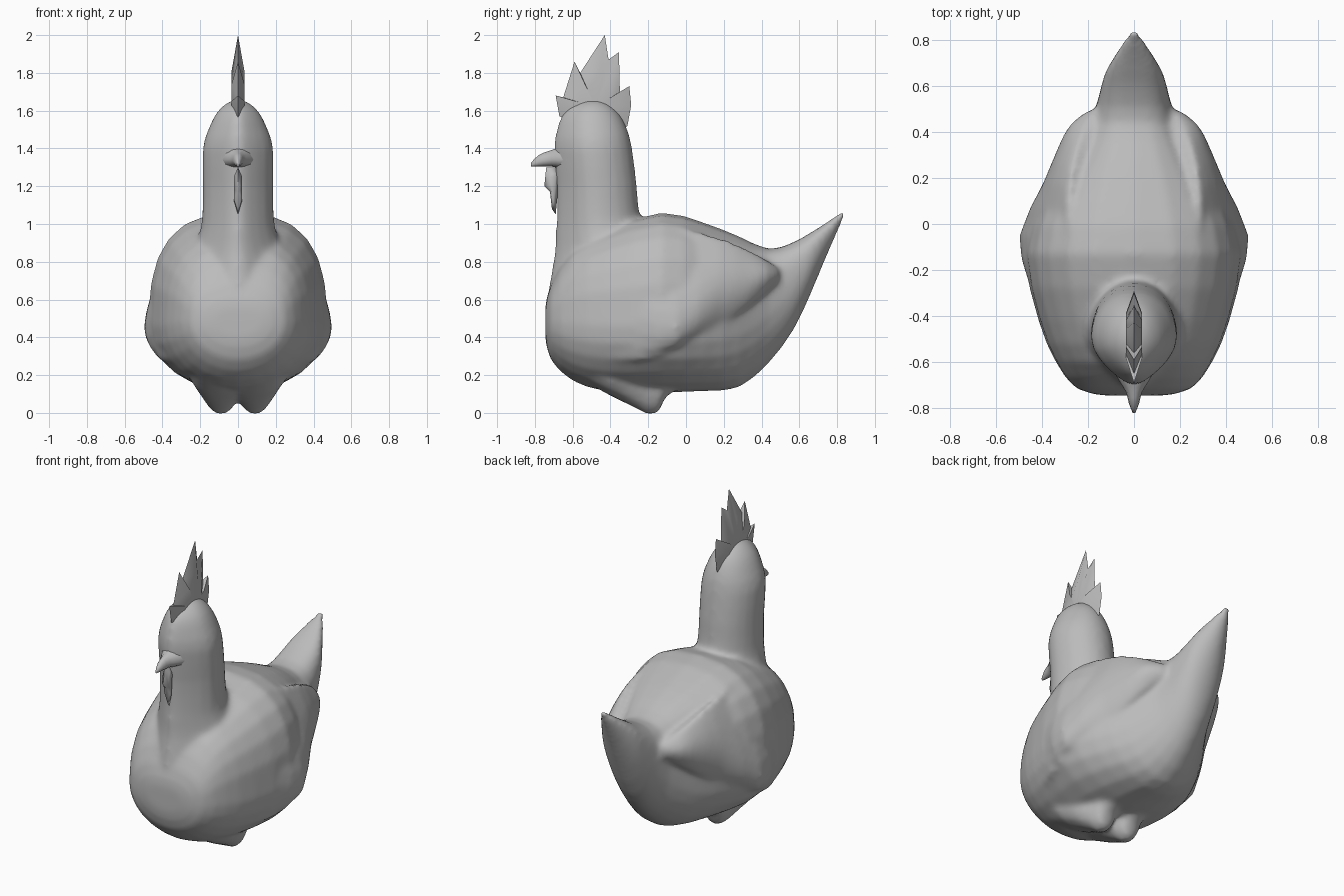
import bpy, bmesh, math
from mathutils import Vector

if "Cube" in bpy.data.objects:
    bpy.data.objects.remove(bpy.data.objects["Cube"], do_unlink=True)

GREY = (0.5, 0.5, 0.5, 1)
grey = bpy.data.materials.new("plain grey")
grey.use_nodes = True
grey.diffuse_color = GREY
grey.node_tree.nodes["Principled BSDF"].inputs["Base Color"].default_value = GREY


def finish(name, bm, angle=60):
    bmesh.ops.recalc_face_normals(bm, faces=bm.faces)
    mesh = bpy.data.meshes.new(name)
    bm.to_mesh(mesh)
    bm.free()
    mesh.materials.append(grey)
    ob = bpy.data.objects.new(name, mesh)
    bpy.context.collection.objects.link(ob)
    bpy.ops.object.select_all(action="DESELECT")
    ob.select_set(True)
    bpy.context.view_layer.objects.active = ob
    bpy.ops.object.shade_smooth_by_angle(angle=math.radians(angle))
    return ob


def skin(bm, rings):
    """Skin a list of equal-sized rings and cap both ends."""
    loops = [[bm.verts.new(p) for p in ring] for ring in rings]
    n = len(loops[0])
    for a, b in zip(loops, loops[1:]):
        for i in range(n):
            j = (i + 1) % n
            bm.faces.new((a[i], a[j], b[j], b[i]))
    bm.faces.new(loops[0])
    bm.faces.new(loops[-1])


def power(v, n):
    return math.copysign(abs(v) ** (2 / n), v)


def upright_ring(y, top, bottom, half, mid, n_top=2.7, n=24, x=0):
    """Cross-section across y, with separate upper and lower halves."""
    pts = []
    for i in range(n):
        a = math.tau * i / n
        c, s = math.cos(a), math.sin(a)
        e = n_top if s > 0 else 2
        z = mid + power(s, e) * ((top - mid) if s > 0 else (mid - bottom))
        pts.append(Vector((x + half * power(c, e), y, z)))
    return pts


def neck_ring(z, front, back, half, n=24):
    """Level cross-section, narrowed towards the front."""
    mid, r = (front + back) / 2, (back - front) / 2
    pts = []
    for i in range(n):
        c, s = math.cos(math.tau * i / n), math.sin(math.tau * i / n)
        taper = 1 - 0.45 * s * s if s < 0 else 1
        pts.append(Vector((half * c * taper, mid + r * s, z)))
    return pts


def smooth_rows(rows, steps=3):
    """Catmull-Rom interpolation between rows of measurements."""
    rows = [Vector(r) for r in rows]
    out = []
    for i in range(len(rows) - 1):
        a, b = rows[max(i - 1, 0)], rows[i]
        c, d = rows[i + 1], rows[min(i + 2, len(rows) - 1)]
        for k in range(steps):
            t = k / steps
            out.append(0.5 * (2 * b + (c - a) * t + (2 * a - 5 * b + 4 * c - d) * t * t
                              + (3 * b - a - 3 * c + d) * t ** 3))
    return out + [rows[-1]]


def blade(name, outline, centre, half, inner):
    """Flat fin with thin edges and a thicker middle."""
    bm = bmesh.new()
    c = Vector((0, *centre))
    edge = [bm.verts.new((0, y, z)) for y, z in outline]
    for side in (-1, 1):
        face = [bm.verts.new(c.lerp(v.co, inner) + Vector((side * half, 0, 0))) for v in edge]
        hub = bm.verts.new(c + Vector((side * half, 0, 0)))
        for i in range(len(edge)):
            j = (i + 1) % len(edge)
            bm.faces.new((edge[i], edge[j], face[j], face[i]))
            bm.faces.new((face[i], face[j], hub))
    return finish(name, bm, 80)


def wing_ring(row, side):
    y, tx, tz, mx, mz, bx, bz = row
    top, bulge, low = Vector((tx, y, tz)), Vector((mx, y, mz)), Vector((bx, y, bz))
    ctrl = 2 * bulge - (top + low) / 2
    outer = [top * (1 - t) ** 2 + ctrl * 2 * t * (1 - t) + low * t * t
             for t in (i / 8 for i in range(9))]
    inner = [low.lerp(top, t) - Vector((0.12, 0, 0)) for t in (0.15, 0.5, 0.85)]
    return [Vector((p.x * side, p.y, p.z)) for p in outer + inner]


hen = bmesh.new()

# Body and tail: y, top, bottom, half width, height of widest point
body = [(-0.745, 0.56, 0.4, 0.13, 0.48), (-0.715, 0.68, 0.28, 0.25, 0.48),
        (-0.6, 0.87, 0.17, 0.34, 0.47), (-0.42, 0.97, 0.115, 0.415, 0.46),
        (-0.13, 1.06, 0.11, 0.475, 0.46), (0.1, 1.005, 0.115, 0.4, 0.47),
        (0.28, 0.935, 0.135, 0.29, 0.5), (0.44, 0.868, 0.265, 0.19, 0.6),
        (0.57, 0.905, 0.44, 0.15, 0.72), (0.66, 0.955, 0.63, 0.125, 0.82),
        (0.74, 1.005, 0.82, 0.078, 0.94), (0.84, 1.075, 1.045, 0.015, 1.06)]
skin(hen, [upright_ring(*r) for r in smooth_rows(body, 2)])

# Neck and head: height, front, back, half width
neck = [(0.55, -0.74, 0.1, 0.36), (0.7, -0.72, -0.0, 0.315), (0.85, -0.695, -0.1, 0.25),
        (0.95, -0.69, -0.2, 0.205), (1.04, -0.685, -0.245, 0.19), (1.2, -0.685, -0.26, 0.187),
        (1.4, -0.7, -0.285, 0.187), (1.5, -0.685, -0.31, 0.158), (1.58, -0.655, -0.35, 0.12),
        (1.63, -0.6, -0.4, 0.075), (1.655, -0.54, -0.45, 0.03)]
skin(hen, [neck_ring(*r) for r in smooth_rows(neck, 2)])

# Folded wings: y, then (x, z) of the upper edge, bulge and lower edge
wing = [(-0.5, 0.27, 0.8, 0.37, 0.55, 0.33, 0.3), (-0.25, 0.29, 0.95, 0.45, 0.58, 0.41, 0.27),
        (-0.05, 0.29, 0.98, 0.49, 0.52, 0.425, 0.34), (0.18, 0.28, 0.93, 0.39, 0.68, 0.35, 0.47),
        (0.33, 0.25, 0.865, 0.33, 0.71, 0.29, 0.56), (0.43, 0.21, 0.81, 0.28, 0.73, 0.23, 0.64),
        (0.495, 0.18, 0.76, 0.2, 0.73, 0.18, 0.7)]

# Thigh stump under the belly: y, top, bottom, half width, middle
thigh = [(-0.58, 0.3, 0.19, 0.12, 0.24), (-0.4, 0.3, 0.09, 0.17, 0.21),
         (-0.28, 0.3, 0.03, 0.135, 0.18), (-0.2, 0.28, -0.012, 0.1, 0.15),
         (-0.145, 0.25, 0.0, 0.08, 0.14), (-0.11, 0.22, 0.08, 0.07, 0.15),
         (-0.04, 0.2, 0.13, 0.04, 0.16)]
for side in (1, -1):
    skin(hen, [wing_ring(r, side) for r in smooth_rows(wing, 2)])
    skin(hen, [upright_ring(*r, n=16, x=0.09 * side) for r in thigh])

# Melt the volumes into one soft skin
hen = finish("body_neck_and_wings", hen)
remesh = hen.modifiers.new("merge", "REMESH")
remesh.mode = "VOXEL"
remesh.voxel_size = 0.016
soften = hen.modifiers.new("soften", "SMOOTH")
soften.factor = 0.5
soften.iterations = 10
for modifier in (remesh, soften):
    bpy.ops.object.modifier_apply(modifier=modifier.name)
hen.data.shade_smooth()

# Beak
beak = [(-0.62, 1.43, 1.28, 0.1, 1.34), (-0.69, 1.4, 1.3, 0.06, 1.34),
        (-0.73, 1.385, 1.305, 0.035, 1.34), (-0.78, 1.365, 1.305, 0.022, 1.33),
        (-0.82, 1.325, 1.305, 0.006, 1.315)]
bill = bmesh.new()
skin(bill, [upright_ring(*r, n_top=2, n=12) for r in smooth_rows(beak, 2)])
finish("beak", bill)

# Comb and wattle
blade("comb", [(-0.67, 1.57), (-0.69, 1.68), (-0.65, 1.67), (-0.59, 1.86), (-0.56, 1.8),
               (-0.43, 2.0), (-0.41, 1.87), (-0.355, 1.91), (-0.35, 1.7), (-0.3, 1.73),
               (-0.29, 1.63), (-0.31, 1.52), (-0.35, 1.48), (-0.5, 1.5)],
      (-0.48, 1.62), 0.034, 0.5)
blade("wattle", [(-0.67, 1.3), (-0.74, 1.3), (-0.75, 1.2), (-0.72, 1.17),
                 (-0.71, 1.08), (-0.69, 1.05), (-0.68, 1.15)],
      (-0.71, 1.2), 0.022, 0.5)
